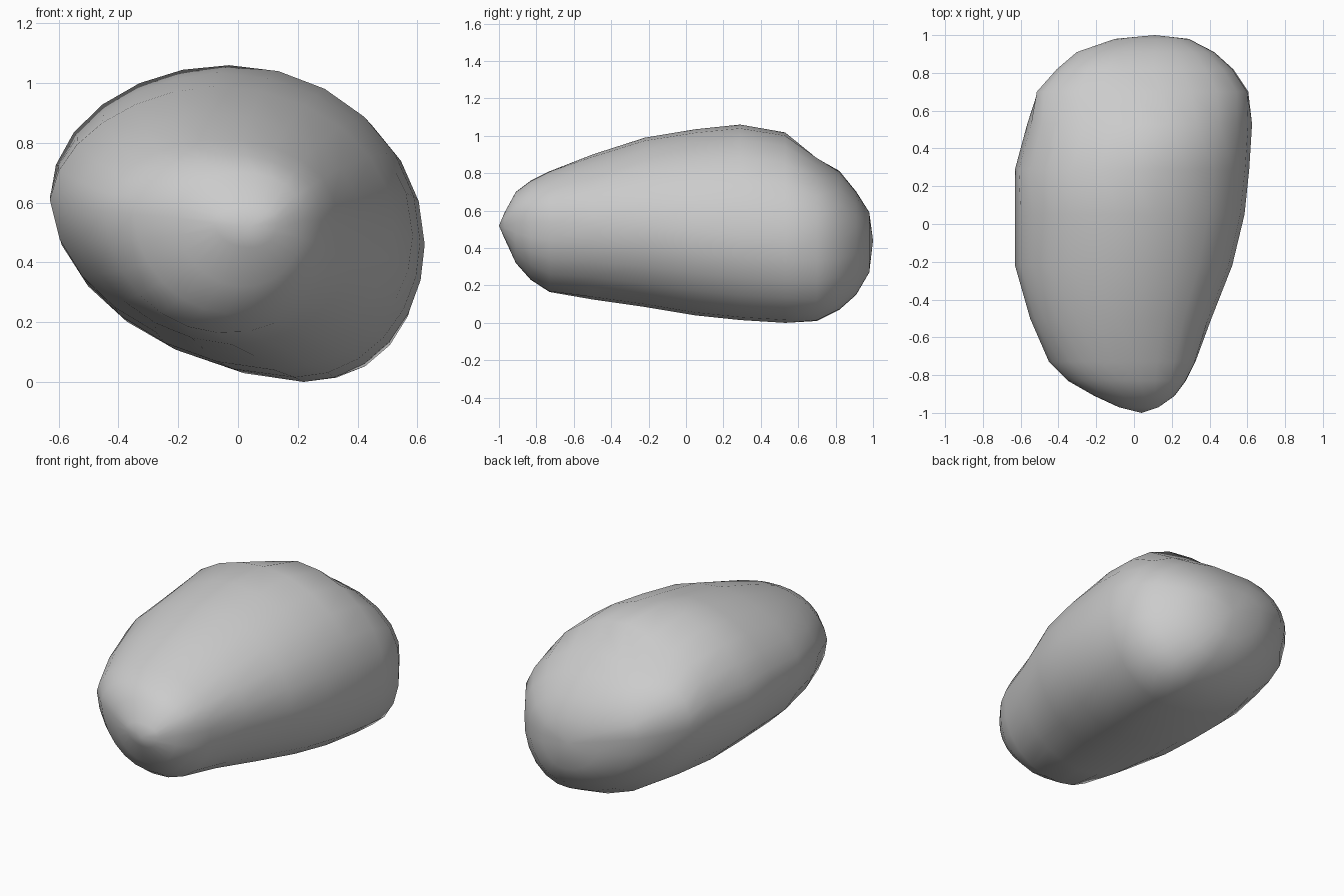
import bpy, bmesh, math

# Cross-sections along y: (y, left x, left z, right x, right z, top x, top z, bottom x, bottom z)
SECTIONS = [
    (-0.97, -0.08, 0.53, 0.13, 0.53, 0.02, 0.59, 0.03, 0.45),
    (-0.91, -0.21, 0.55, 0.215, 0.54, 0.00, 0.70, 0.00, 0.32),
    (-0.83, -0.35, 0.56, 0.275, 0.54, -0.06, 0.76, -0.04, 0.23),
    (-0.73, -0.45, 0.57, 0.325, 0.54, -0.10, 0.81, -0.07, 0.165),
    (-0.50, -0.55, 0.59, 0.41, 0.53, -0.09, 0.90, -0.02, 0.125),
    (-0.22, -0.63, 0.61, 0.52, 0.52, -0.08, 0.99, 0.06, 0.085),
    (0.05, -0.63, 0.62, 0.585, 0.49, -0.07, 1.035, 0.12, 0.04),
    (0.29, -0.63, 0.61, 0.61, 0.47, -0.03, 1.06, 0.19, 0.015),
    (0.53, -0.565, 0.60, 0.625, 0.46, 0.03, 1.02, 0.22, 0.0),
    (0.70, -0.51, 0.58, 0.605, 0.45, -0.03, 0.885, 0.23, 0.01),
    (0.82, -0.405, 0.56, 0.525, 0.44, -0.05, 0.81, 0.22, 0.07),
    (0.91, -0.30, 0.54, 0.425, 0.44, 0.0, 0.70, 0.18, 0.15),
    (0.98, -0.10, 0.50, 0.29, 0.44, 0.06, 0.59, 0.14, 0.27),
]
SIDES = 24


def fullness(y, c, n):
    """How far each quarter swells beyond (or falls short of) an ellipse."""
    if c < 0 and n < 0:
        return -0.03
    if y > 0.6:
        return 0.09 if c < 0 else 0.05
    if y < -0.6 and c > 0:
        return 0.05
    if -0.8 < y < 0.1 and c < 0:
        return -0.04
    return 0.0


def ring(bm, s):
    y, xl, zl, xr, zr, xt, zt, xb, zb = s
    verts = []
    for i in range(SIDES):
        a = 2 * math.pi * i / SIDES
        c, n = math.cos(a), math.sin(a)
        xm, zm = (xt, zt) if n >= 0 else (xb, zb)
        xs, zs = (xr, zr) if c >= 0 else (xl, zl)
        k = 1 + fullness(y, c, n) * abs(math.sin(2 * a))
        verts.append(bm.verts.new((xm + (xs - xm) * abs(c) * k, y,
                                   zs + (zm - zs) * abs(n) * k)))
    return verts


# Boulder body: lofted rings closed by a tip at each end
bm = bmesh.new()
rings = [ring(bm, s) for s in SECTIONS]
front = bm.verts.new((0.04, -1.0, 0.52))
back = bm.verts.new((0.11, 1.0, 0.44))
for r0, r1 in zip(rings, rings[1:]):
    for i in range(SIDES):
        j = (i + 1) % SIDES
        bm.faces.new((r0[i], r0[j], r1[j], r1[i]))
for i in range(SIDES):
    j = (i + 1) % SIDES
    bm.faces.new((front, rings[0][j], rings[0][i]))
    bm.faces.new((back, rings[-1][i], rings[-1][j]))

# Shallow dent behind the crest, above the back left shoulder
for v in bm.verts:
    d = math.dist(v.co, (-0.2, 0.56, 0.95))
    if d < 0.25:
        v.co.z -= 0.035 * (1 - (d / 0.25) ** 2)

bmesh.ops.recalc_face_normals(bm, faces=bm.faces)
mesh = bpy.data.meshes.new("boulder")
bm.to_mesh(mesh)
bm.free()
mesh.shade_smooth()
boulder = bpy.data.objects.new("boulder", mesh)
bpy.context.collection.objects.link(boulder)
